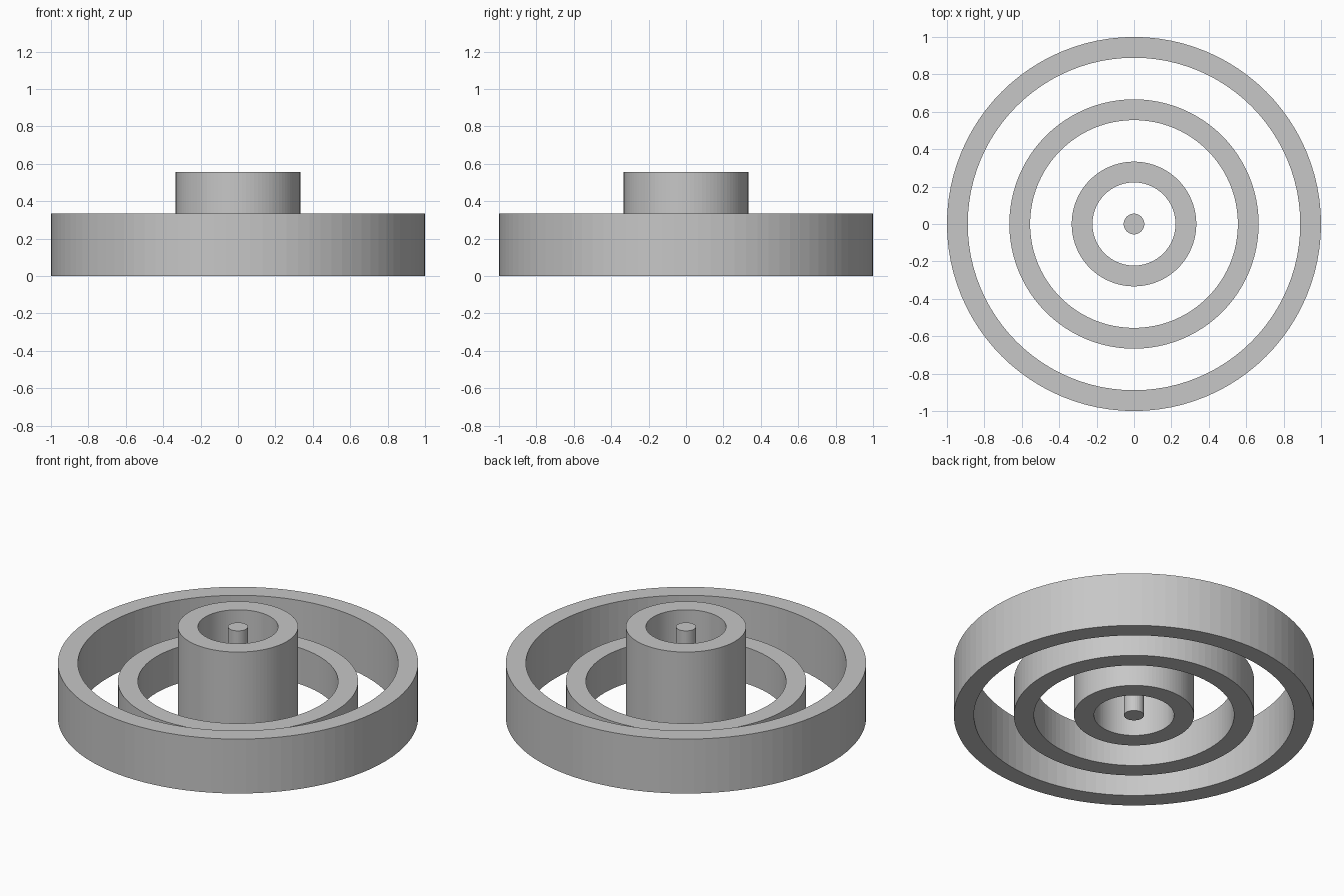
import bpy, bmesh
from math import cos, sin, tau

cube = bpy.data.objects.get("Cube")
if cube:
    bpy.data.objects.remove(cube, do_unlink=True)

# One plain grey for every part
grey = bpy.data.materials.new("plain grey")
grey.use_nodes = True
colour = (0.57, 0.57, 0.57, 1)
grey.diffuse_color = colour
grey.node_tree.nodes["Principled BSDF"].inputs["Base Color"].default_value = colour


def finish(name, bm):
    bmesh.ops.recalc_face_normals(bm, faces=bm.faces)
    mesh = bpy.data.meshes.new(name)
    bm.to_mesh(mesh)
    bm.free()
    mesh.materials.append(grey)
    obj = bpy.data.objects.new(name, mesh)
    bpy.context.collection.objects.link(obj)
    return obj


def ring(name, outer, inner, height, sides):
    """Upright tube with a rectangular section, standing on the ground."""
    bm = bmesh.new()
    section = [(outer, 0), (outer, height), (inner, height), (inner, 0)]
    loops = [[bm.verts.new((r * cos(tau * i / sides), r * sin(tau * i / sides), z))
              for i in range(sides)] for r, z in section]
    for k, low in enumerate(loops):
        high = loops[(k + 1) % len(loops)]
        for i in range(sides):
            j = (i + 1) % sides
            bm.faces.new((low[i], low[j], high[j], high[i]))
    return finish(name, bm)


def rod(name, radius, height, sides):
    """Solid round bar standing on the ground."""
    bm = bmesh.new()
    base = bmesh.ops.create_circle(bm, cap_ends=True, radius=radius, segments=sides)
    top = bmesh.ops.extrude_face_region(bm, geom=bm.faces[:], use_keep_orig=True)
    moved = [v for v in top["geom"] if isinstance(v, bmesh.types.BMVert)]
    bmesh.ops.translate(bm, verts=moved, vec=(0, 0, height))
    return finish(name, bm)


# Concentric rings around a central pin
unit = 1 / 9
ring("outer_ring", 9 * unit, 8 * unit, 3 * unit, 96)
ring("middle_ring", 6 * unit, 5 * unit, 2 * unit, 96)
ring("inner_sleeve", 3 * unit, 2 * unit, 5 * unit, 96)
rod("center_pin", unit / 2, 5 * unit, 32)
